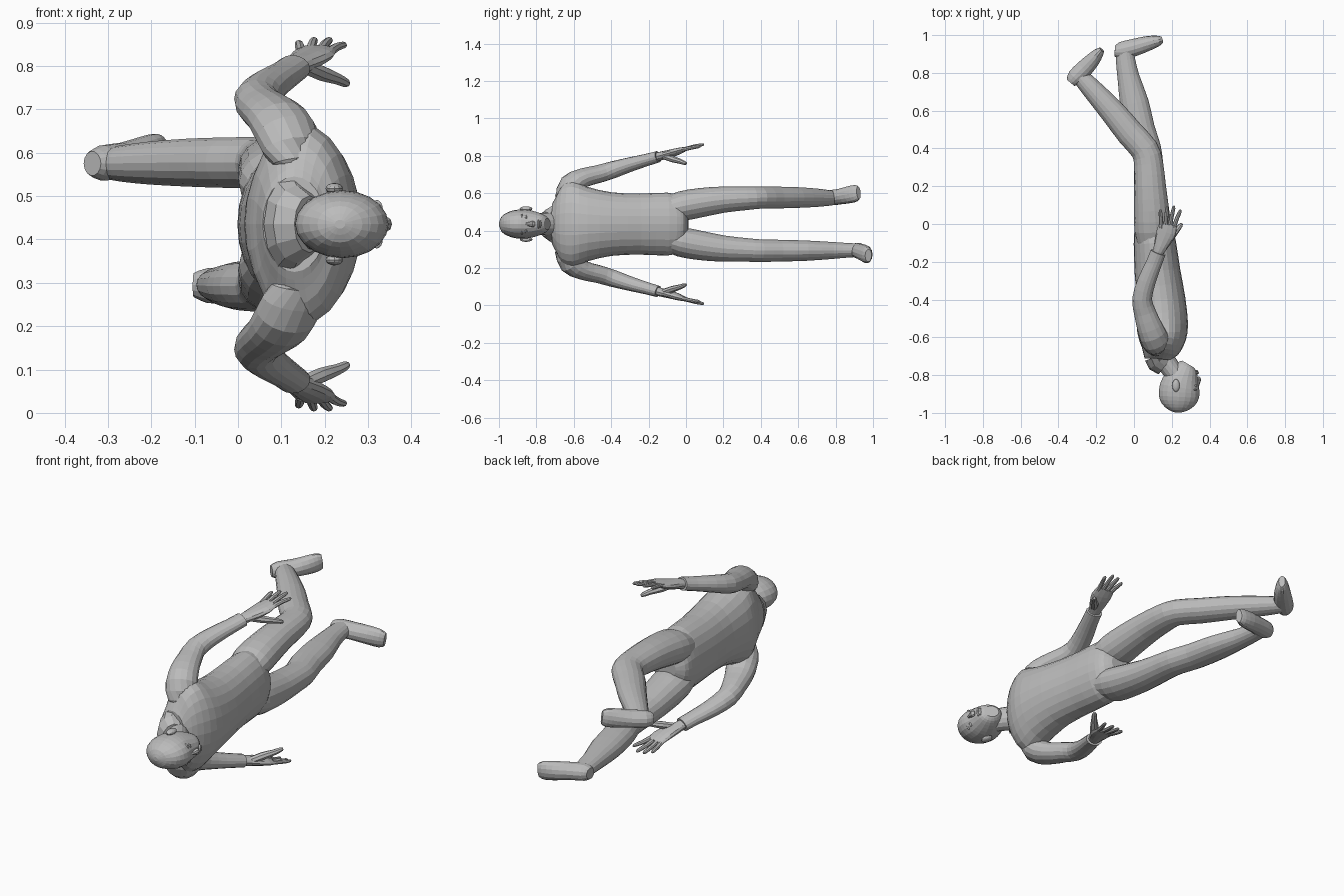
import bpy, bmesh, math
from mathutils import Vector

MID = 0.435  # the body's mirror plane in z
grey = bpy.data.materials.new("plain grey")
grey.diffuse_color = (0.5, 0.5, 0.5, 1)


def finish(name, bm):
    bmesh.ops.recalc_face_normals(bm, faces=bm.faces)
    me = bpy.data.meshes.new(name)
    bm.to_mesh(me)
    bm.free()
    me.materials.append(grey)
    ob = bpy.data.objects.new(name, me)
    bpy.context.collection.objects.link(ob)
    return ob


def spline(rows, sub):
    """Catmull-Rom through rows of (x, y, z, depth radius, z radius)."""
    out = []
    n = len(rows)
    for i in range(n - 1):
        p = [rows[max(0, min(n - 1, i + k))] for k in (-1, 0, 1, 2)]
        for s in range(sub):
            t = s / sub
            out.append([0.5 * (2 * b + (c - a) * t + (2 * a - 5 * b + 4 * c - d) * t * t
                               + (3 * b - a - 3 * c + d) * t ** 3) for a, b, c, d in zip(*p)])
    return out + [list(rows[-1])]


def loft(name, rows, sides=16, sub=2, flip=False):
    """Skin of elliptical rings along a path; flip mirrors it across MID."""
    if flip:
        rows = [(x, y, 2 * MID - z, a, b) for x, y, z, a, b in rows]
    rows = spline(rows, sub)
    pts = [Vector(r[:3]) for r in rows]
    bm = bmesh.new()
    rings = []
    for i, r in enumerate(rows):
        t = (pts[min(i + 1, len(pts) - 1)] - pts[max(i - 1, 0)]).normalized()
        u = t.cross(Vector((0, 0, 1))).normalized()
        v = u.cross(t)
        ring = []
        for k in range(sides):
            a = 2 * math.pi * k / sides
            ring.append(bm.verts.new(pts[i] + u * max(r[3], .002) * math.cos(a)
                                     + v * max(r[4], .002) * math.sin(a)))
        rings.append(ring)
    for p, q in zip(rings, rings[1:]):
        for k in range(sides):
            j = (k + 1) % sides
            bm.faces.new((p[k], p[j], q[j], q[k]))
    bm.faces.new(rings[0])
    bm.faces.new(rings[-1])
    return finish(name, bm)


def ball(name, loc, size):
    bm = bmesh.new()
    bmesh.ops.create_uvsphere(bm, u_segments=12, v_segments=8, radius=1)
    for v in bm.verts:
        v.co = Vector([c * s + l for c, s, l in zip(v.co, size, loc)])
    return finish(name, bm)


def along_y(rows):
    """Rows of (y, x centre, x radius, z radius) on the mirror plane."""
    return [(x, y, MID, a, b) for y, x, a, b in rows]


# Torso
loft("torso", along_y([
    (-.715, .13, .073, .11), (-.69, .132, .086, .155), (-.655, .14, .108, .212),
    (-.6, .148, .128, .23), (-.53, .15, .136, .2), (-.4, .143, .129, .17),
    (-.25, .124, .121, .163), (-.1, .11, .112, .168), (-.04, .102, .102, .15),
    (-.01, .1, .088, .11), (.012, .1, .05, .05)]), 24)

# Neck with a flared base, and head
loft("neck_base", along_y([(-.7, .125, .07, .112), (-.728, .135, .068, .09),
                           (-.752, .165, .056, .066)]), 12, 1)
loft("neck", [(.125, -.66, MID, .065, .068), (.16, -.72, MID, .056, .062),
              (.213, -.79, MID, .052, .058), (.23, -.85, MID, .06, .06)])
loft("head", along_y([
    (-.999, .235, .012, .01), (-.985, .235, .052, .042), (-.955, .236, .088, .062),
    (-.915, .238, .106, .075), (-.865, .242, .106, .078), (-.82, .254, .092, .071),
    (-.78, .27, .072, .058), (-.755, .28, .055, .045), (-.742, .287, .036, .03)]), 20)

# Face
loft("nose", [(.333, -.865, MID, .008, .008), (.338, -.84, MID, .012, .011),
              (.343, -.82, MID, .012, .017), (.338, -.81, MID, .006, .012)], 8)
ball("upper_lip", (.333, -.789, MID), (.011, .006, .024))
ball("lower_lip", (.33, -.779, MID), (.011, .006, .02))
for s, side in ((1, "left"), (-1, "right")):
    ball(side + "_eye", (.322, -.856, MID + s * .033), (.012, .009, .015))
    ball(side + "_brow", (.32, -.877, MID + s * .034), (.014, .006, .022))
    ball(side + "_ear", (.222, -.855, MID + s * .082), (.02, .034, .013))

# Arms and hands
fingers = {"little": (.145, .14, .075, .854), "ring": (.166, .175, .092, .861),
           "middle": (.188, .21, .095, .861), "index": (.21, .243, .075, .85)}
for flip, side in ((False, "left"), (True, "right")):
    loft(side + "_arm", [
        (.135, -.635, .54, .03, .02), (.13, -.64, .58, .066, .046), (.112, -.615, .643, .074, .062),
        (.085, -.55, .682, .068, .052),
        (.058, -.47, .702, .058, .048), (.043, -.395, .724, .052, .046),
        (.068, -.3, .753, .048, .039), (.105, -.21, .778, .042, .033),
        (.128, -.15, .795, .041, .031)], flip=flip)
    loft(side + "_palm", [
        (.115, -.18, .786, .026, .022), (.132, -.14, .798, .031, .023),
        (.152, -.09, .81, .044, .022), (.172, -.04, .825, .052, .018),
        (.18, 0, .838, .046, .011)], 12, flip=flip)
    for f, (x0, x1, y1, z1) in fingers.items():
        loft(side + "_" + f + "_finger", [
            (x0, -.02, .832, .012, .011), ((x0 + x1) / 2, y1 / 2 - .01, (.836 + z1) / 2, .011, .01),
            (x1, y1 - .01, z1 - .002, .009, .008), (x1, y1 + .001, z1, .004, .004)], 8, flip=flip)
    loft(side + "_thumb", [
        (.155, -.12, .8, .018, .018), (.19, -.075, .784, .021, .018),
        (.225, -.035, .772, .015, .014), (.246, -.008, .762, .012, .011),
        (.254, .001, .758, .006, .006)], 8, flip=flip)

# Legs: shared thigh, then one knee bent more than the other
thigh = [(.11, -.12, .51, .085, .06), (.1, -.03, .53, .098, .08), (.093, .08, .55, .092, .079),
         (.085, .2, .566, .084, .071), (.077, .32, .573, .077, .064)]
bent_shin = [(.055, .395, .577, .074, .06), (-.02, .48, .577, .073, .059),
             (-.11, .59, .577, .067, .056), (-.2, .69, .576, .057, .05),
             (-.26, .755, .575, .049, .043), (-.29, .79, .575, .042, .038)]
straight_shin = [(.067, .4, .577, .076, .061), (.033, .5, .577, .078, .059),
                 (.002, .64, .577, .076, .055), (-.03, .78, .576, .058, .046),
                 (-.045, .87, .575, .051, .039), (-.05, .92, .575, .046, .037)]
bent_foot = [(-.336, .748, .575, .026, .028), (-.312, .775, .576, .044, .041),
             (-.262, .823, .582, .046, .042), (-.215, .873, .592, .038, .046),
             (-.186, .907, .6, .027, .045), (-.171, .923, .603, .016, .034)]
straight_foot = [(-.102, .917, .575, .028, .028), (-.07, .917, .576, .046, .041),
                 (0, .934, .582, .046, .042), (.07, .955, .592, .04, .046),
                 (.125, .969, .6, .029, .045), (.148, .975, .603, .018, .034)]
loft("left_leg", thigh + bent_shin, 18, flip=False)
loft("left_foot", bent_foot, 14, flip=False)
loft("right_leg", thigh + straight_shin, 18, flip=True)
loft("right_foot", straight_foot, 14, flip=True)
